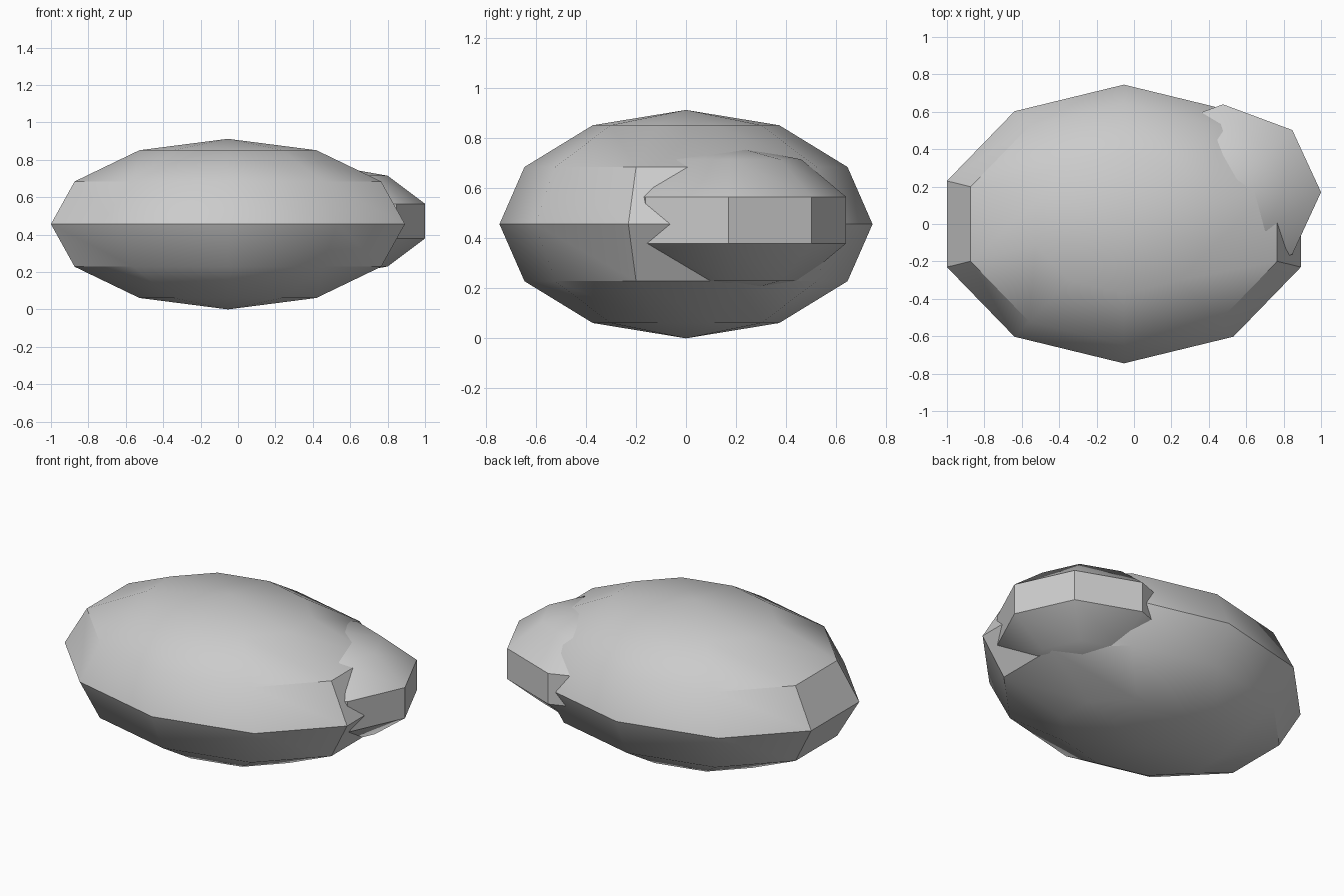
import bpy
import math

cube = bpy.data.objects.get("Cube")
if cube:
    bpy.data.objects.remove(cube, do_unlink=True)

# One plain stone colour
stone = bpy.data.materials.new("stone_grey")
stone.use_nodes = True
GREY = (0.6, 0.6, 0.6, 1.0)
stone.diffuse_color = GREY
stone.node_tree.nodes["Principled BSDF"].inputs["Base Color"].default_value = GREY


def ellipsoid(name, segments, rings, centre, radii):
    """Low-poly stretched sphere with soft faces and crisp steep edges."""
    bpy.ops.mesh.primitive_uv_sphere_add(segments=segments, ring_count=rings, radius=1, location=centre)
    obj = bpy.context.object
    obj.name = name
    obj.scale = radii
    bpy.ops.object.transform_apply(location=False, rotation=False, scale=True)
    obj.data.materials.append(stone)
    bpy.ops.object.shade_smooth_by_angle(angle=math.radians(35))
    return obj


# Main boulder and the smaller stone sunk into its side
ellipsoid("large_stone", 10, 6, (-0.054, 0, 0.456), (0.995, 0.745, 0.456))
ellipsoid("small_stone", 8, 5, (0.476, 0.17, 0.472), (0.551, 0.494, 0.3))
